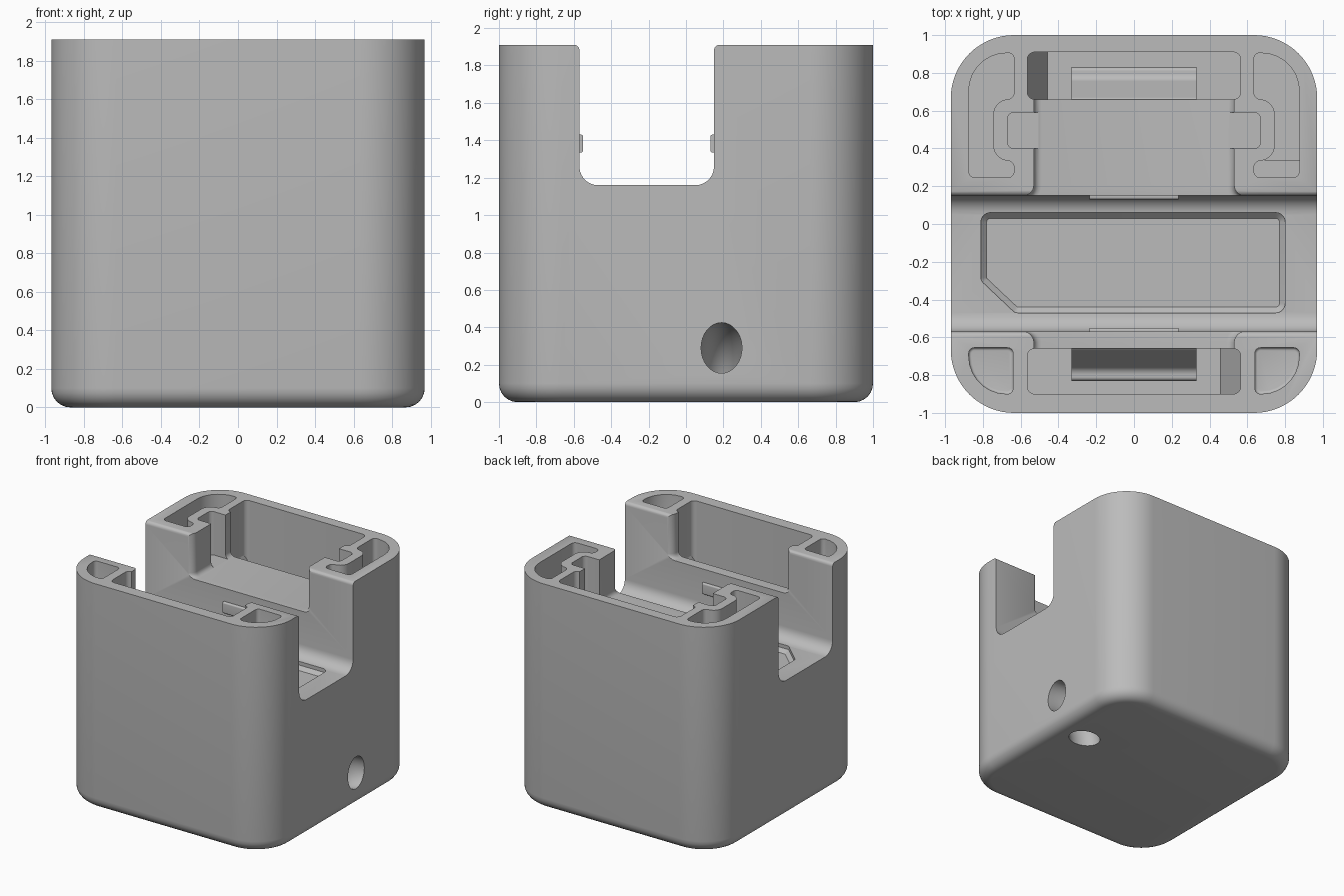
import bpy, bmesh
from math import atan2, pi, sin, cos, tan
from mathutils import Vector

old = bpy.data.objects.get("Cube")
if old:
    bpy.data.objects.remove(old)

grey = bpy.data.materials.new("plain_grey")
grey.use_nodes = True
colour = (0.5, 0.5, 0.5, 1)
grey.diffuse_color = colour
grey.node_tree.nodes["Principled BSDF"].inputs["Base Color"].default_value = colour


def rounded(corners, seg=7):
    """Outline from (u, v, radius) corners, with each radius drawn as an arc."""
    pts = []
    for i, c in enumerate(corners):
        p = Vector(c[:2])
        r = c[2] if len(c) > 2 else 0
        if not r:
            pts.append(p)
            continue
        a = (Vector(corners[i - 1][:2]) - p).normalized()
        b = (Vector(corners[(i + 1) % len(corners)][:2]) - p).normalized()
        half = a.angle(b) / 2
        centre = p + (a + b).normalized() * (r / sin(half))
        v0 = p + a * (r / tan(half)) - centre
        v1 = p + b * (r / tan(half)) - centre
        start = atan2(v0.y, v0.x)
        sweep = (atan2(v1.y, v1.x) - start + pi) % (2 * pi) - pi
        for k in range(seg + 1):
            t = start + sweep * k / seg
            pts.append(centre + Vector((cos(t), sin(t))) * r)
    return pts


def rect(u0, u1, v0, v1, r):
    return [(u0, v0, r), (u1, v0, r), (u1, v1, r), (u0, v1, r)]


def flip_u(corners):
    return [(-c[0],) + tuple(c[1:]) for c in corners]


def prism(name, corners, w0, w1, axis="z", base_bevel=0, bevel_seg=4, seg=7):
    """Extrude an outline along an axis; base_bevel rounds the edges at w0."""
    place = {"x": lambda u, v, w: (w, u, v),
             "y": lambda u, v, w: (u, w, v),
             "z": lambda u, v, w: (u, v, w)}[axis]
    pts = rounded(corners, seg)
    bm = bmesh.new()
    low = [bm.verts.new(place(p.x, p.y, w0)) for p in pts]
    high = [bm.verts.new(place(p.x, p.y, w1)) for p in pts]
    base = bm.faces.new(low)
    bm.faces.new(high)
    n = len(pts)
    for i in range(n):
        j = (i + 1) % n
        bm.faces.new((low[i], low[j], high[j], high[i]))
    bmesh.ops.recalc_face_normals(bm, faces=bm.faces)
    if base_bevel:
        bmesh.ops.bevel(bm, geom=list(base.edges), offset=base_bevel,
                        segments=bevel_seg, profile=0.5, affect="EDGES")
    mesh = bpy.data.meshes.new(name)
    bm.to_mesh(mesh)
    bm.free()
    mesh.materials.append(grey)
    obj = bpy.data.objects.new(name, mesh)
    bpy.context.collection.objects.link(obj)
    return obj


TOP = 1.91
OVER = 2.1
TRAY = 1.54
POCKET = 1.2

# Main block with rounded corners and a rounded bottom edge
body = prism("body", rect(-0.97, 0.97, -1, 1, 0.335), 0, TOP,
             base_bevel=0.1, bevel_seg=6, seg=16)

cutters = []

# Channel across the block, with soft bottom corners and eased top edges
cutters.append(prism("channel_cutter", [
    (-0.57, 1.16, 0.1), (0.15, 1.16, 0.1), (0.15, TOP, 0.03), (0.25, 1.914),
    (0.25, OVER), (-0.67, OVER), (-0.67, 1.914), (-0.57, TOP, 0.03)],
    -1.2, 1.2, "x"))

# Lowered tray in both walls, flared where it meets the channel
half_tray = [(0.53, -0.75), (0.53, -0.57, 0.06), (0.75, -0.56),
             (0.75, 0.14), (0.53, 0.15, 0.06), (0.53, 0.75)]
cutters.append(prism("tray_cutter", half_tray + flip_u(half_tray)[::-1],
                     TRAY, OVER, base_bevel=0.04))

# Cross slots for the pin
cutters.append(prism("pin_slot_cutter", rect(-0.67, 0.67, 0.4, 0.59, 0.035),
                     TRAY + 0.004, OVER))

# Deep pockets in the front and back walls
for name, y0, y1 in (("back", 0.66, 0.91), ("front", -0.9, -0.66)):
    cutters.append(prism(name + "_pocket_cutter",
                         rect(-0.565, 0.565, y0, y1, 0.04), POCKET, OVER))

# Corner cavities; the back ones wrap around the pin slot bosses
back_cavity = [(0.635, 0.905, 0.03), (0.875, 0.905, 0.2), (0.875, 0.245, 0.035),
               (0.635, 0.245, 0.035), (0.635, 0.335, 0.035), (0.745, 0.335, 0.08),
               (0.745, 0.66, 0.08), (0.635, 0.66, 0.035)]
front_cavity = [(0.64, -0.655, 0.03), (0.875, -0.655, 0.03),
                (0.875, -0.9, 0.2), (0.64, -0.9, 0.03)]
for side, shape in (("left", lambda c: c), ("right", flip_u)):
    cutters.append(prism(side + "_back_cavity_cutter", shape(back_cavity), 1.4, OVER))
    cutters.append(prism(side + "_front_cavity_cutter", shape(front_cavity),
                         1.6, OVER, base_bevel=0.015))

# Shallow label recess in the channel floor, one corner cut off
cutters.append(prism("recess_cutter", [
    (-0.81, 0.06, 0.05), (0.8, 0.06, 0.05), (0.8, -0.47, 0.05),
    (-0.63, -0.47, 0.04), (-0.81, -0.3, 0.04)],
    1.1, 1.3, base_bevel=0.03, bevel_seg=1))

# Curved cord tunnel from the side to the underside
bpy.ops.mesh.primitive_torus_add(
    location=(0.97, 0.19, 0), rotation=(pi / 2, 0, 0), major_radius=0.29,
    minor_radius=0.135, major_segments=64, minor_segments=32)
tunnel = bpy.context.object
tunnel.name = "cord_tunnel_cutter"
tunnel.scale.z = 0.81
tunnel.data.materials.append(grey)
cutters.append(tunnel)

bpy.context.view_layer.objects.active = body
for cutter in cutters:
    cutter.hide_render = True
    mod = body.modifiers.new(cutter.name, "BOOLEAN")
    mod.operation = "DIFFERENCE"
    mod.solver = "EXACT"
    mod.object = cutter
    bpy.ops.object.modifier_apply(modifier=mod.name)
for cutter in cutters:
    bpy.data.objects.remove(cutter)

parts = [body]

# Rounded catches on the inner side of each pocket, and the sloped pocket ends
catch = [(0.6, 1.25), (0.6, TRAY - 0.01), (0.66, TRAY - 0.01, 0.04),
         (0.77, 1.32, 0.05), (0.83, 1.32, 0.02), (0.83, POCKET - 0.02)]
ramp = [(-0.58, POCKET - 0.02), (-0.58, 1.45), (-0.565, 1.45), (-0.45, POCKET - 0.02)]
parts += [
    prism("back_catch", catch, -0.33, 0.33, "x"),
    prism("front_catch", flip_u(catch), -0.33, 0.33, "x"),
    prism("back_pocket_ramp", ramp, 0.65, 0.92, "y"),
    prism("front_pocket_ramp", flip_u(ramp), -0.91, -0.65, "y"),
]

# Step inside the left back cavity
parts.append(prism("cavity_step", rect(0.62, 0.89, 0.235, 0.34, 0.01), 1.38, 1.75))

# Snap ribs on the channel walls
for name, y0, y1 in (("back", 0.13, 0.18), ("front", -0.6, -0.55)):
    parts.append(prism(name + "_snap_rib", rect(y0, y1, 1.335, 1.43, 0.012),
                       -0.235, 0.235, "x"))

bpy.ops.object.select_all(action="DESELECT")
for part in parts:
    part.select_set(True)
bpy.context.view_layer.objects.active = body
bpy.ops.object.shade_smooth_by_angle(angle=pi / 6)
